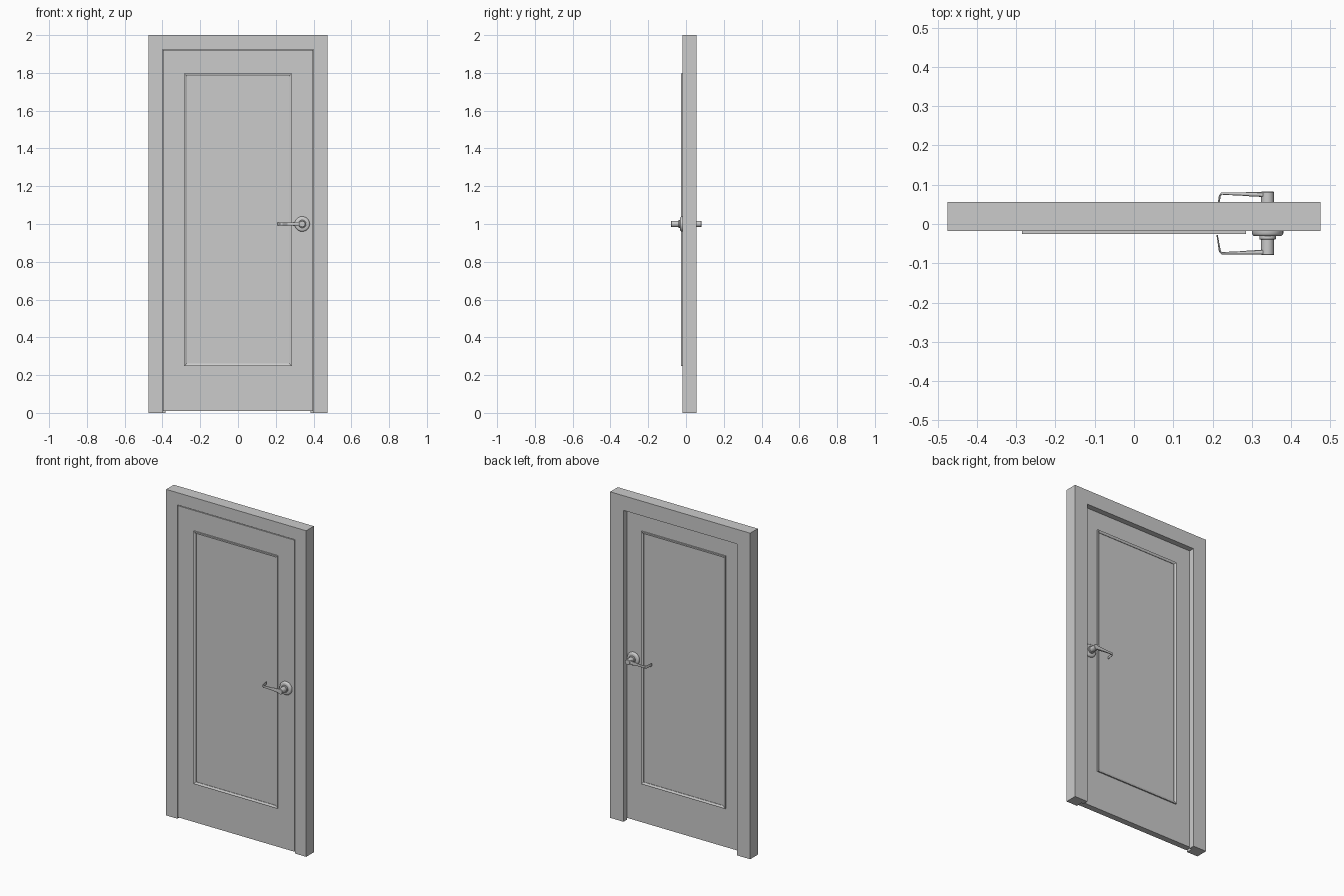
import bpy, bmesh, math
from mathutils import Matrix, Vector

if "Cube" in bpy.data.objects:
    bpy.data.objects.remove(bpy.data.objects["Cube"])

FRONT, BACK = -0.0175, 0.0205          # faces of the door leaf
MID = (FRONT + BACK) / 2


def finish(bm, name, smooth=False):
    bmesh.ops.recalc_face_normals(bm, faces=bm.faces[:])
    me = bpy.data.meshes.new(name)
    bm.to_mesh(me)
    bm.free()
    ob = bpy.data.objects.new(name, me)
    bpy.context.collection.objects.link(ob)
    if smooth:
        bpy.ops.object.select_all(action='DESELECT')
        bpy.context.view_layer.objects.active = ob
        ob.select_set(True)
        bpy.ops.object.shade_smooth_by_angle(angle=math.radians(35))
    return ob


def skin(bm, rings, closed=False):
    """Join equal rings of points with quads; cap the ends unless closed."""
    vs = [[bm.verts.new(p) for p in r] for r in rings]
    n = len(vs[0])
    pairs = list(zip(vs, vs[1:])) + ([(vs[-1], vs[0])] if closed else [])
    for a, b in pairs:
        for i in range(n):
            j = (i + 1) % n
            bm.faces.new((a[i], a[j], b[j], b[i]))
    if not closed:
        bm.faces.new(vs[0])
        bm.faces.new(vs[-1])


def flip(bm, back):
    """Mirror a front part to the back of the door."""
    if back:
        for v in bm.verts:
            v.co.y = 2 * MID - v.co.y


# Frame: rabbeted section (inset, y) swept up, over and down with mitred corners
section = [(0, -0.0175), (0.075, -0.0175), (0.075, 0.0225),
           (0.09, 0.0225), (0.09, 0.0565), (0, 0.0565)]
W, H = 0.475, 2.0
bm = bmesh.new()
skin(bm, [[(-W + d, y, 0) for d, y in section],
          [(-W + d, y, H - d) for d, y in section],
          [(W - d, y, H - d) for d, y in section],
          [(W - d, y, 0) for d, y in section]])
finish(bm, "door_frame")

# Door leaf
bm = bmesh.new()
bmesh.ops.create_cube(bm, size=1)
z0, z1 = 0.01, 1.921
for v in bm.verts:
    v.co = Vector((v.co.x * 0.792, MID + v.co.y * (BACK - FRONT),
                   (z0 + z1) / 2 + v.co.z * (z1 - z0)))
finish(bm, "door_leaf")


def moulding(name, back):
    prof = [(0, FRONT + 0.001), (0, FRONT - 0.008), (0.005, FRONT - 0.008),
            (0.014, FRONT - 0.003), (0.014, FRONT + 0.001)]
    w, lo, hi = 0.285, 0.247, 1.797
    bm = bmesh.new()
    skin(bm, [[(-w + d, y, lo + d) for d, y in prof],
              [(-w + d, y, hi - d) for d, y in prof],
              [(w - d, y, hi - d) for d, y in prof],
              [(w - d, y, lo + d) for d, y in prof]], closed=True)
    flip(bm, back)
    finish(bm, name)


def turned(name, prof, back, n=32):
    """Round part on the handle axis from (radius, y) points."""
    bm = bmesh.new()
    skin(bm, [[(0.34 + r * math.cos(2 * math.pi * i / n), y,
                1 + r * math.sin(2 * math.pi * i / n)) for i in range(n)]
              for r, y in prof])
    flip(bm, back)
    finish(bm, name, True)


def lever(name, back):
    # stations: x, y, half thickness, half height
    path = [(0.350, -0.0720, 0.0060, 0.0125), (0.325, -0.0720, 0.0060, 0.0120),
            (0.300, -0.0725, 0.0055, 0.0100), (0.270, -0.0735, 0.0042, 0.0075),
            (0.245, -0.0740, 0.0036, 0.0068), (0.223, -0.0745, 0.0030, 0.0080),
            (0.2185, -0.0690, 0.0025, 0.0085), (0.2115, -0.0280, 0.0016, 0.0090)]
    pts = [Vector((x, y)) for x, y, _, _ in path]
    rings = []
    for k, (x, y, t, h) in enumerate(path):
        d = (pts[min(k + 1, len(pts) - 1)] - pts[max(k - 1, 0)]).normalized()
        nx, ny = -d.y, d.x
        ring = []
        for i in range(16):                       # rounded rectangle section
            a = 2 * math.pi * (i + 0.5) / 16
            c, s = math.cos(a), math.sin(a)
            u = t * math.copysign(abs(c) ** 0.5, c)
            ring.append((x + nx * u, y + ny * u,
                         1 + h * math.copysign(abs(s) ** 0.5, s)))
        rings.append(ring)
    bm = bmesh.new()
    skin(bm, rings)
    flip(bm, back)
    finish(bm, name, True)


# Mouldings and handle sets on both faces
for side, back in (("front", False), ("back", True)):
    moulding(side + "_panel_moulding", back)
    turned(side + "_handle_rose",
           [(0.040, FRONT + 0.001), (0.040, -0.024), (0.037, -0.029), (0.034, -0.031),
            (0.021, -0.031), (0.021, -0.038), (0.019, -0.040)], back)
    turned(side + "_handle_spindle",
           [(0.0165, -0.038), (0.0165, -0.0775), (0.0150, -0.0795)], back)
    lever(side + "_handle_lever", back)
